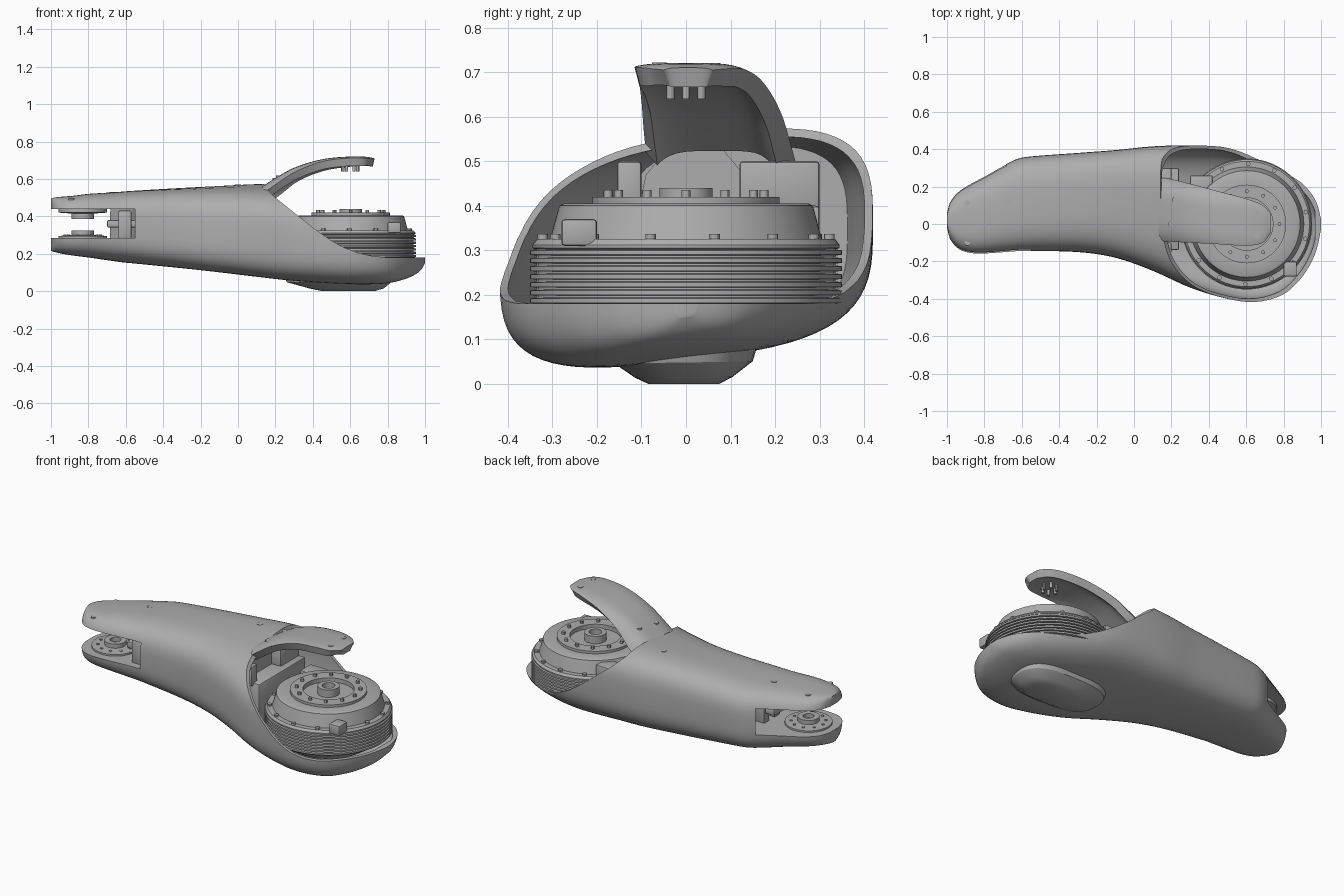
import bpy, bmesh
from math import cos, sin, pi, radians

if "Cube" in bpy.data.objects:
    bpy.data.objects.remove(bpy.data.objects["Cube"], do_unlink=True)

grey = bpy.data.materials.new("plain grey")
grey.use_nodes = True
grey.diffuse_color = (0.42, 0.42, 0.42, 1)
grey.node_tree.nodes["Principled BSDF"].inputs["Base Color"].default_value = grey.diffuse_color


def finish(name, bm, angle=30, recalc=True):
    """Turn a bmesh into a shaded object."""
    if recalc:
        bmesh.ops.recalc_face_normals(bm, faces=bm.faces)
    mesh = bpy.data.meshes.new(name)
    bm.to_mesh(mesh)
    bm.free()
    mesh.materials.append(grey)
    mesh.shade_smooth()
    mesh.set_sharp_from_angle(angle=radians(angle))
    obj = bpy.data.objects.new(name, mesh)
    bpy.context.scene.collection.objects.link(obj)
    return obj


def bridge(bm, rings):
    """Skin a list of closed point rings and cap both ends."""
    loops = [[bm.verts.new(p) for p in ring] for ring in rings]
    n = len(loops[0])
    for a, b in zip(loops, loops[1:]):
        for i in range(n):
            j = (i + 1) % n
            bm.faces.new((a[i], a[j], b[j], b[i]))
    bm.faces.new(loops[0])
    bm.faces.new(loops[-1])


def lathe(bm, profile, x, y, steps=64):
    """Revolve a radius/height profile around a vertical axis."""
    rings = [[(x + r * cos(2 * pi * i / steps), y + r * sin(2 * pi * i / steps), z)
              for i in range(steps)] for r, z in profile]
    bridge(bm, rings)


def pegs(name, spots, radius, height, steps=12):
    """Small upright cylinders standing on the given spots."""
    bm = bmesh.new()
    for x, y, z in spots:
        lathe(bm, [(radius, z), (radius, z + height)], x, y, steps)
    return finish(name, bm)


def around(x, y, z, radius, count, start=0.0):
    return [(x + radius * cos(start + 2 * pi * i / count),
             y + radius * sin(start + 2 * pi * i / count), z) for i in range(count)]


def box(name, low, high, bevel=0.008):
    bm = bmesh.new()
    ring = lambda z: [(low[0], low[1], z), (high[0], low[1], z), (high[0], high[1], z), (low[0], high[1], z)]
    bridge(bm, [ring(low[2]), ring(high[2])])
    bmesh.ops.bevel(bm, geom=bm.edges[:], offset=bevel, segments=2, profile=0.5, affect='EDGES')
    return finish(name, bm)


def sample(table, x):
    """Smooth interpolation of every column of a table keyed on x."""
    last = len(table) - 1
    i = next((k for k in range(last) if x <= table[k + 1][0]), last - 1)
    a, b = table[i], table[i + 1]
    before, after = table[max(i - 1, 0)], table[min(i + 2, last)]
    w = b[0] - a[0]
    t = min(max((x - a[0]) / w, 0), 1)
    out = []
    for c in range(1, len(a)):
        ma = (b[c] - before[c]) / (b[0] - before[0]) * w
        mb = (after[c] - a[c]) / (after[0] - a[0]) * w
        out.append((2*t**3 - 3*t*t + 1) * a[c] + (t**3 - 2*t*t + t) * ma
                   + (3*t*t - 2*t**3) * b[c] + (t**3 - t*t) * mb)
    return out


# Arm shell stations: x, right side, left side, underside, top
BODY = [(-1, -.02, .06, .215, .495), (-.985, -.08, .115, .21, .5), (-.94, -.135, .173, .2, .505),
        (-.88, -.157, .213, .19, .51), (-.8, -.16, .255, .18, .52), (-.64, -.148, .342, .157, .53),
        (-.58, -.145, .358, .15, .535), (-.3, -.15, .38, .12, .545), (-.1, -.18, .395, .098, .55),
        (.1, -.25, .415, .078, .555), (.3, -.34, .42, .064, .555), (.5, -.4, .41, .055, .555),
        (.65, -.418, .37, .053, .555), (.8, -.378, .3, .058, .54), (.9, -.285, .235, .078, .5),
        (.96, -.185, .16, .103, .46), (.985, -.11, .1, .125, .43), (1, -.03, .03, .15, .4)]
ROUND = 3.3


def tilt(x):
    return 0.11 * min(max((x + 0.6) / 0.8, 0), 1)


def section(x, lookup, inset=0.0, n=64):
    y0, y1, z0, z1 = sample(BODY, lookup)
    yc, zc, a, b = (y0 + y1) / 2, (z0 + z1) / 2, (y1 - y0) / 2 - inset, (z1 - z0) / 2 - inset
    ring = []
    for i in range(n):
        c, s = cos(2 * pi * i / n), sin(2 * pi * i / n)
        y = yc + a * abs(c) ** (2 / ROUND) * (1 if c > 0 else -1)
        z = zc + b * abs(s) ** (2 / ROUND) * (1 if s > 0 else -1)
        ring.append((x, y, z + tilt(x) * y))
    return ring


def top_z(x, y):
    y0, y1, z0, z1 = sample(BODY, x)
    u = abs(y - (y0 + y1) / 2) / ((y1 - y0) / 2)
    return (z0 + z1) / 2 + (z1 - z0) / 2 * (1 - u ** ROUND) ** (1 / ROUND) + tilt(x) * y


def cut(target, cutters):
    """Subtract helpers, bake the result and drop the helpers."""
    for c in cutters:
        c.hide_render = True
        mod = target.modifiers.new("cut", 'BOOLEAN')
        mod.operation, mod.solver, mod.object = 'DIFFERENCE', 'EXACT', c
    bpy.context.view_layer.update()
    graph = bpy.context.evaluated_depsgraph_get()
    mesh = bpy.data.meshes.new_from_object(target.evaluated_get(graph))
    target.modifiers.clear()
    target.data = mesh
    mesh.shade_smooth()
    mesh.set_sharp_from_angle(angle=radians(30))
    for c in cutters:
        bpy.data.objects.remove(c, do_unlink=True)


# Outer shell, hollowed at the wide end and slotted at the narrow end
bm = bmesh.new()
bridge(bm, [section(x, x) for x in (-cos(pi * i / 72) for i in range(73))])
shell = finish("arm_shell", bm)

bm = bmesh.new()
bridge(bm, [section(x, x * 1.018, 0.018) for x in (0.34 - 0.627 * cos(pi * i / 48) for i in range(49))])
hollow = finish("hollow_cutter", bm)

bm = bmesh.new()
opening = [(.13, 1), (.13, .6), (.15, .55), (.2, .5), (.3, .42), (.4, .34), (.5, .27), (.57, .232),
           (.64, .205), (.72, .187), (.8, .18), (1.2, .18), (1.2, 1)]
bridge(bm, [[(x, y, z) for x, z in opening] for y in (-0.7, 0.7)])
mouth = finish("mouth_cutter", bm)

bm = bmesh.new()
plan = [(-1.2, -.5), (-.55, -.5), (-.55, .1), (-.57, .2), (-.62, .26), (-.68, .31), (-.8, .5), (-1.2, .5)]
bridge(bm, [[(x, y, z) for x, y in plan] for z in (0.285, 0.44)])
cut(shell, [hollow, mouth, finish("slot_cutter", bm)])

# Foot pad under the wide end
bm = bmesh.new()
pad = []
for z, cx, rx, ry in ((.08, .54, .29, .165), (.048, .54, .28, .155), (.015, .58, .2, .11), (.0, .59, .14, .08)):
    pad.append([(cx + rx * abs(cos(t)) ** .65 * (1 if cos(t) > 0 else -1),
                 -.005 + ry * abs(sin(t)) ** .8 * (1 if sin(t) > 0 else -1), z + .06 * z * sin(t))
                for t in (2 * pi * i / 48 for i in range(48))])
bridge(bm, pad)
finish("foot_pad", bm)

# Motor drum with cooling fins
DRUM = 0.603
profile = [(.01, .1), (.22, .1), (.33, .17)]
for i in range(7):
    z = 0.18 + 0.018 * i
    profile += [(.336, z), (.35, z + .002), (.35, z + .012), (.336, z + .014)]
profile += [(.345, .305), (.345, .312), (.335, .325), (.305, .325), (.285, .4), (.275, .405), (.21, .405),
            (.21, .42), (.14, .42), (.14, .395), (.06, .395), (.06, .44), (.035, .44), (.035, .4), (.01, .4)]
bm = bmesh.new()
lathe(bm, profile, DRUM, 0, 80)
finish("motor_drum", bm)
pegs("drum_bolts", around(DRUM, 0, .405, .175, 12), .01, .03)
pegs("flange_bolts", around(DRUM, 0, .32, .322, 14, .2), .012, .016)
box("drum_clip", (.8, -.28, .31), (.87, -.2, .37))
box("drum_block", (.3, .16, .3), (.42, .26, .39))

# Frame inside the shell behind the drum
box("inner_frame", (.1, -.14, .16), (.24, .3, .4))
for name, y0, y1 in (("right", -.155, -.1), ("left", .12, .3)):
    box(name + "_frame_post", (.1, y0, .38), (.2, y1, .5))
bm = bmesh.new()
bridge(bm, [[(x, .02 + s * w, z) for x, s in ((.02, -1), (.14, -1), (.14, 1), (.02, 1))]
            for z, w in ((.38, .13), (.47, .11), (.53, .06))])
finish("inner_housing", bm)

# Lifted cover: stations of x, right edge, left edge, top, right edge drop, left edge drop
COVER = [(.13, -.09, .25, .56, .04, .075), (.2, -.095, .24, .605, .035, .085), (.3, -.1, .215, .66, .025, .055),
         (.45, -.108, .175, .705, .012, .03), (.6, -.115, .135, .72, .008, .015),
         (.69, -.1, .1, .718, .008, .01), (.73, -.05, .06, .71, .005, .005)]


def cover_z(x, y):
    y0, y1, z, right, left = sample(COVER, x)
    u = (2 * y - y0 - y1) / (y1 - y0)
    return z - u ** 4 * (left if u > 0 else right)


bm = bmesh.new()
grid = []
for i in range(31):
    x = 0.13 + 0.6 * sin(pi / 2 * i / 30)
    y0, y1 = sample(COVER, x)[:2]
    ys = [y0 + (y1 - y0) * (1 - cos(pi * j / 18)) / 2 for j in range(19)]
    grid.append([bm.verts.new((x, y, cover_z(x, y))) for y in ys])
for a, b in zip(grid, grid[1:]):
    for j in range(18):
        bm.faces.new((a[j], b[j], b[j + 1], a[j + 1]))
cover = finish("lifted_cover", bm, recalc=False)
thick = cover.modifiers.new("thickness", 'SOLIDIFY')
thick.thickness, thick.offset = 0.044, -1
cut(cover, [])
pegs("cover_pins", around(.6, 0, .64, .04, 6), .009, .045)

# Joint hubs and spacers inside the slot
HUB = -0.83
bm = bmesh.new()
lathe(bm, [(.13, .28), (.13, .295), (.06, .3), (.06, .325), (.03, .325), (.03, .3)], HUB, .02)
finish("lower_hub", bm)
bm = bmesh.new()
lathe(bm, [(.13, .445), (.13, .42), (.06, .415), (.06, .385), (.03, .385), (.03, .41)], HUB, .02)
finish("upper_hub", bm)
pegs("hub_bolts", around(HUB, .02, .29, .095, 10), .008, .012)
box("slot_bracket", (-.7, -.06, .34), (-.54, .16, .38))
for name, y in (("right", -.1), ("middle", .02), ("left", .12)):
    box(name + "_slot_spacer", (-.64, y, .28), (-.57, y + .05, .43))

# Screw heads on the shell and the cover
shell_spots = [(-.89, .11), (-.89, -.1), (-.67, .12), (0, .21)]
pegs("shell_screws", [(x, y, top_z(x, y) - .006) for x, y in shell_spots], .016, .008)
cover_spots = [(.22, .13), (.2, 0), (.66, .06), (.66, -.06)]
pegs("cover_screws", [(x, y, cover_z(x, y) - .006) for x, y in cover_spots], .016, .008)
